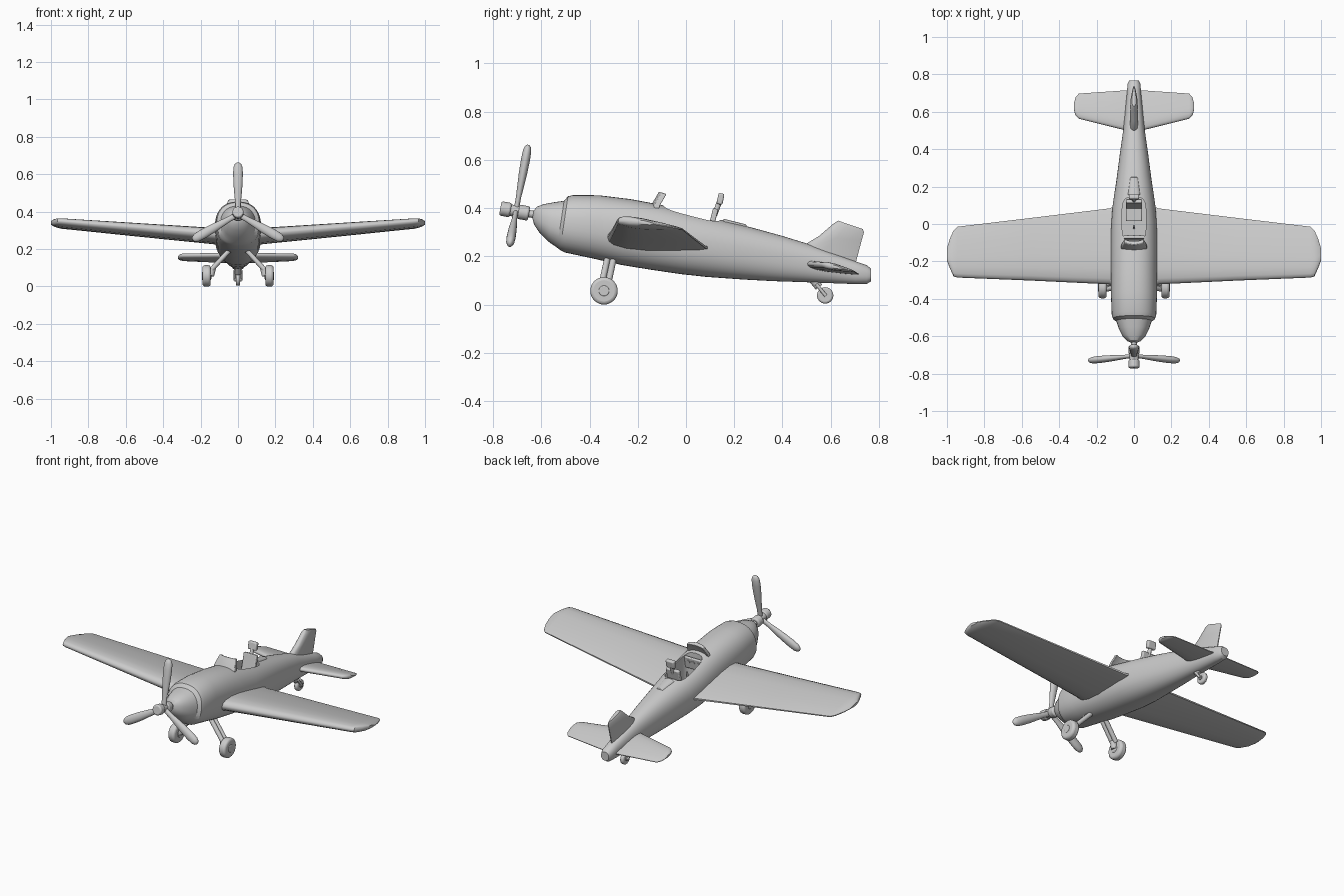
import bpy, bmesh
from math import cos, sin, pi, radians
from mathutils import Vector, Matrix

if "Cube" in bpy.data.objects:
    bpy.data.objects.remove(bpy.data.objects["Cube"])


def finish(name, bm, angle=35, bevel=0):
    bmesh.ops.recalc_face_normals(bm, faces=bm.faces[:])
    me = bpy.data.meshes.new(name)
    bm.to_mesh(me)
    bm.free()
    ob = bpy.data.objects.new(name, me)
    bpy.context.collection.objects.link(ob)
    if bevel:
        m = ob.modifiers.new("bevel", 'BEVEL')
        m.width, m.segments, m.limit_method = bevel, 3, 'ANGLE'
    smooth(ob, angle)
    return ob


def smooth(ob, angle):
    bpy.ops.object.select_all(action='DESELECT')
    ob.select_set(True)
    bpy.context.view_layer.objects.active = ob
    bpy.ops.object.shade_smooth_by_angle(angle=radians(angle))


def loft(name, rings, angle=35, bevel=0, mat=None):
    bm = bmesh.new()
    vs = [[bm.verts.new(p) for p in r] for r in rings]
    n = len(vs[0])
    for a, b in zip(vs, vs[1:]):
        for i in range(n):
            bm.faces.new((a[i], a[(i + 1) % n], b[(i + 1) % n], b[i]))
    bm.faces.new(vs[0])
    bm.faces.new(vs[-1])
    if mat:
        bm.transform(mat)
    return finish(name, bm, angle, bevel)


def oval(a, b, n=2.0, count=32):
    out = []
    for i in range(count):
        c, s = cos(2 * pi * i / count), sin(2 * pi * i / count)
        out.append((a * abs(c) ** (2 / n) * (1 if c > 0 else -1),
                    b * abs(s) ** (2 / n) * (1 if s > 0 else -1)))
    return out


def rod(name, p, q, r1, r2=None, bevel=0, mat=None, segs=24):
    p, q = Vector(p), Vector(q)
    d = q - p
    bm = bmesh.new()
    m = Matrix.Translation((p + q) / 2) @ d.to_track_quat('Z', 'Y').to_matrix().to_4x4()
    bmesh.ops.create_cone(bm, cap_ends=True, segments=segs, radius1=r1,
                          radius2=r1 if r2 is None else r2, depth=d.length,
                          matrix=(mat or Matrix()) @ m)
    return finish(name, bm, 35, bevel)


def box(name, loc, size, tilt=0, bevel=0.005):
    bm = bmesh.new()
    m = (Matrix.Translation(loc) @ Matrix.Rotation(radians(tilt), 4, 'X')
         @ Matrix.Diagonal((*size, 1)))
    bmesh.ops.create_cube(bm, size=1, matrix=m)
    return finish(name, bm, 35, bevel)


FOIL = ((0, .12), (.02, .5), (.07, .78), (.2, 1), (.4, .98), (.7, .65), (.93, .3), (1, .12))


def foil(name, sections, normal):
    # each section: leading point, trailing point, thickness
    rings, nv = [], Vector(normal)
    for le, te, th in sections:
        le, te = Vector(le), Vector(te)
        up = [le.lerp(te, t) + nv * th * h / 2 for t, h in FOIL]
        low = [le.lerp(te, t) - nv * th * h / 2 for t, h in FOIL]
        rings.append(up + low[::-1])
    return loft(name, rings, 40)


# fuselage: y, top, bottom, half width; sections lean back with the body axis
BODY = ((-.636, .385, .362, .010), (-.625, .405, .332, .036), (-.60, .416, .30, .060),
        (-.56, .424, .262, .081), (-.52, .430, .236, .094), (-.506, .449, .227, .113),
        (-.485, .454, .216, .119), (-.38, .453, .194, .123), (-.25, .437, .165, .124),
        (-.13, .415, .145, .124), (0, .382, .126, .122), (.1, .358, .115, .114),
        (.25, .321, .104, .092), (.38, .286, .097, .075), (.5, .250, .093, .058),
        (.7, .180, .085, .038), (.75, .163, .086, .034), (.768, .148, .097, .025))
rings = []
for y, top, bot, w in BODY:
    zc, hz = (top + bot) / 2, (top - bot) / 2
    lean = .15 if y < .7 else 0
    rings.append([(x, y + lean * z, zc + z) for x, z in oval(w, hz, 2.3, 40)])
body = loft("fuselage", rings, 30)

# cockpit opening
cut = loft("cockpit_cutter", [[(x, .025 + y, z) for x, y in oval(.064, .118, 4, 32)]
                              for z in (.23, .6)])
cut.hide_render = True
cut.hide_viewport = False
mod = body.modifiers.new("cockpit", 'BOOLEAN')
mod.operation, mod.object, mod.solver = 'DIFFERENCE', cut, 'EXACT'
bpy.context.view_layer.objects.active = body
bpy.ops.object.modifier_apply(modifier="cockpit")
bpy.data.objects.remove(cut)
smooth(body, 30)

# cockpit fittings
box("seat_base", (0, .06, .265), (.085, .09, .03))
box("seat_back", (0, .105, .325), (.085, .022, .15), -14)
rod("headrest_post", (0, .118, .37), (0, .138, .425), .011)
box("headrest", (0, .143, .438), (.055, .025, .046), -12, .007)
box("instrument_panel", (0, -.075, .355), (.115, .016, .07), -10)
for x in (-.032, 0, .032):
    rod("dial", (x, -.068, .362), (x, -.062, .361), .012, segs=16)
rod("control_stick", (0, -.02, .23), (0, -.01, .33), .006, segs=12)

# windscreen: shallow bent slab leaning back
ring_for = lambda w, y, z: (
    [(x * w, y + .012 * x * x, z - .004 * abs(x)) for x in (-1, -.6, 0, .6, 1)]
    + [(x * w, y + .02 + .012 * x * x, z - .01) for x in (1, .6, 0, -.6, -1)])
loft("windscreen", [ring_for(.07, -.150, .395), ring_for(.066, -.137, .425),
                    ring_for(.052, -.112, .468)], 30, .003)

# fairing behind the headrest
loft("rear_fairing", [[(x, y, z + zz) for x, zz in oval(w, .02, 2.5, 20)]
                      for y, z, w in ((.155, .336, .035), (.25, .312, .022))], 35, .003)

# wings and tailplanes
for s, side in ((-1, "left"), (1, "right")):
    foil(side + "_wing", [
        ((s * .09, -.332, .281), (s * .09, .10, .234), .085),
        ((s * .13, -.322, .284), (s * .13, .083, .237), .078),
        ((s * .55, -.302, .317), (s * .55, .032, .276), .062),
        ((s * .945, -.286, .349), (s * .945, -.015, .313), .045),
        ((s * .965, -.280, .350), (s * .965, -.035, .318), .042),
        ((s * .985, -.235, .346), (s * .985, -.080, .325), .034),
        ((s * 1.0, -.195, .343), (s * 1.0, -.130, .333), .016)], (0, .1, 1))
    foil(side + "_tailplane", [
        ((s * .02, .492, .172), (s * .02, .716, .126), .034),
        ((s * .06, .505, .170), (s * .06, .713, .127), .034),
        ((s * .295, .563, .167), (s * .295, .697, .138), .028),
        ((s * .312, .580, .164), (s * .312, .677, .143), .024),
        ((s * .32, .605, .159), (s * .32, .650, .149), .012)], (0, .2, 1))

# tail fin
foil("tail_fin", [
    ((0, .46, .18), (0, .695, .14), .046),
    ((0, .495, .25), (0, .715, .215), .044),
    ((0, .55, .283), (0, .728, .265), .042),
    ((0, .612, .336), (0, .738, .300), .038),
    ((0, .630, .348), (0, .733, .313), .022)], (1, 0, 0))

# propeller, built upright then tilted
PROP = Matrix.Translation((0, -.705, .387)) @ Matrix.Rotation(radians(-10.5), 4, 'X')
rod("propeller_cap", (0, -.066, 0), (0, -.022, 0), .030, bevel=.008, mat=PROP)
rod("propeller_core", (0, -.03, 0), (0, .03, 0), .024, mat=PROP)
rod("propeller_collar", (0, .01, 0), (0, .055, 0), .030, bevel=.008, mat=PROP)
rod("propeller_shaft", (0, .03, 0), (0, .10, 0), .015, mat=PROP)
BLADE = ((.0, .015), (.06, .015), (.10, .019), (.16, .024), (.22, .026),
         (.255, .024), (.272, .017), (.280, .007))
for k in range(3):
    loft("propeller_blade", [[(x, y, z) for x, y in oval(r, r * .72, 2, 20)] for z, r in BLADE],
         50, mat=PROP @ Matrix.Rotation(2 * pi * k / 3, 4, 'Y'))

# main landing gear
for s, side in ((-1, "left"), (1, "right")):
    x = s * .168
    rod(side + "_wheel", (x - .022, -.34, .057), (x + .022, -.34, .057), .057,
        bevel=.013, segs=32)
    rod(side + "_wheel_hub", (x - .025, -.34, .057), (x + .025, -.34, .057), .022, bevel=.004)
    for dy in (-.012, .014):
        rod(side + "_strut", (s * .03, -.31 + dy, .21), (s * .142, -.336 + dy, .09), .013)
    rod(side + "_strut_foot", (s * .135, -.337, .10), (s * .146, -.34, .057), .018)

# tail wheel
rod("tail_wheel", (-.012, .577, .038), (.012, .577, .038), .034, bevel=.008, segs=28)
rod("tail_wheel_hub", (-.018, .577, .038), (.018, .577, .038), .012)
rod("tail_strut", (0, .525, .105), (0, .552, .072), .017)
for x in (-.018, .018):
    rod("tail_fork", (x, .54, .085), (x, .58, .036), .007, segs=12)
